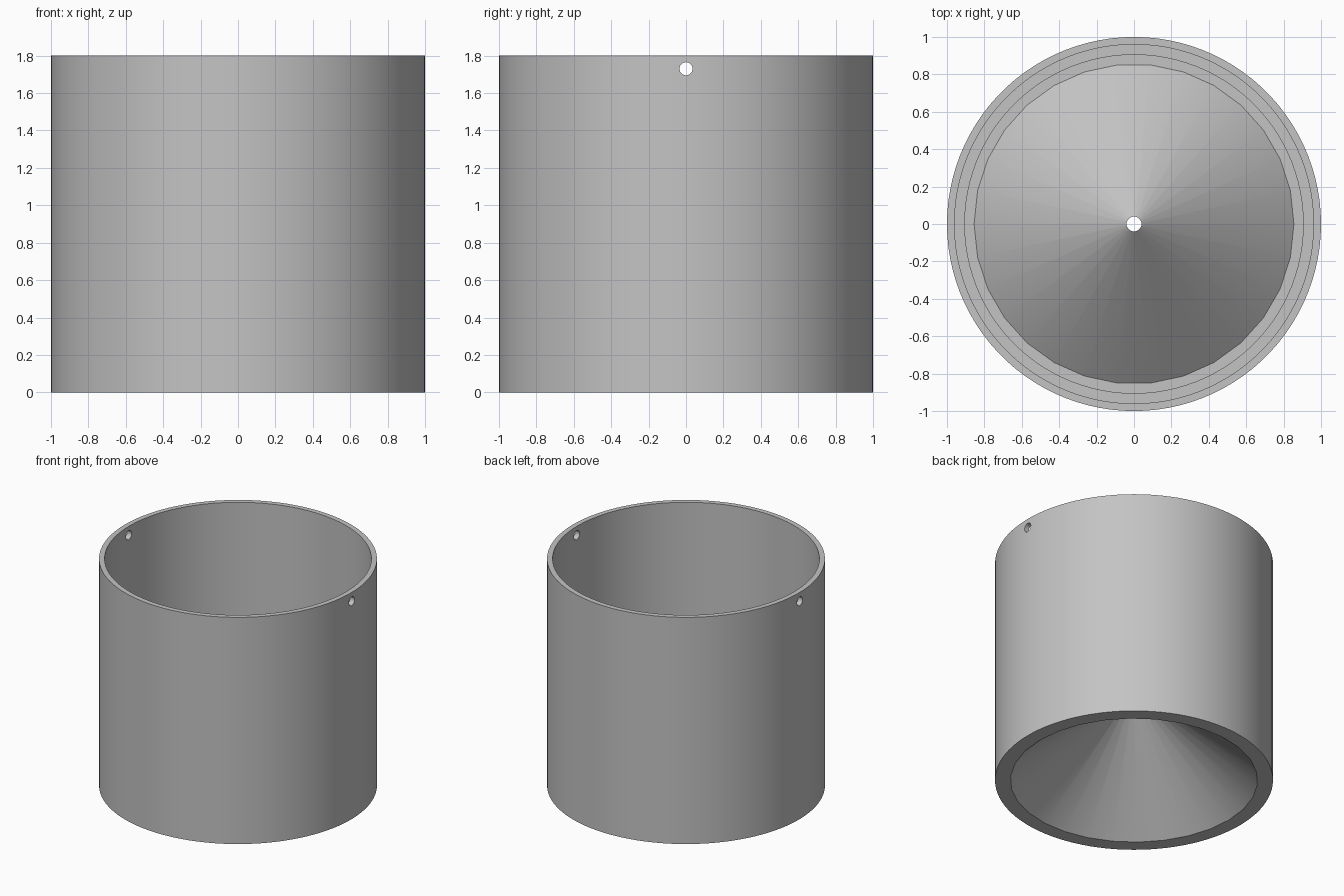
import bpy, bmesh, math

# Remove the default cube
cube = bpy.data.objects.get("Cube")
if cube:
    bpy.data.objects.remove(cube, do_unlink=True)

grey = bpy.data.materials.new("plain grey")
grey.use_nodes = True
grey.diffuse_color = (0.55, 0.55, 0.55, 1)
grey.node_tree.nodes["Principled BSDF"].inputs["Base Color"].default_value = grey.diffuse_color


def lathe(name, profile, sides):
    """Revolve a closed (radius, height) profile around z."""
    bm = bmesh.new()
    rings = []
    for i in range(sides):
        a = math.tau * i / sides
        rings.append([bm.verts.new((r * math.cos(a), r * math.sin(a), z)) for r, z in profile])
    for i, ring in enumerate(rings):
        after = rings[(i + 1) % sides]
        for j in range(len(profile)):
            k = (j + 1) % len(profile)
            bm.faces.new((ring[j], after[j], after[k], ring[k]))
    bmesh.ops.recalc_face_normals(bm, faces=bm.faces)
    mesh = bpy.data.meshes.new(name)
    bm.to_mesh(mesh)
    bm.free()
    mesh.materials.append(grey)
    obj = bpy.data.objects.new(name, mesh)
    bpy.context.collection.objects.link(obj)
    return obj


def smooth(obj):
    bpy.ops.object.select_all(action='DESELECT')
    obj.select_set(True)
    bpy.context.view_layer.objects.active = obj
    bpy.ops.object.shade_smooth_by_angle(angle=math.radians(30))


# Outer wall with a small ledge near the bottom
wall = lathe("outer_wall", [(1, 0), (1, 1.8), (0.96, 1.8), (0.96, 0.12),
                            (0.905, 0.12), (0.905, 0)], 100)

# Hollow conical floor, rising to a drain hole at its tip
floor = lathe("cone_floor", [(0.89, 0), (0.04, 0.71), (0.04, 0.77),
                             (0.855, 0.09), (0.93, 0.09), (0.93, 0)], 30)

# Two opposite round holes below the rim
bpy.ops.mesh.primitive_cylinder_add(vertices=30, radius=0.035, depth=2.4,
                                    location=(0, 0, 1.73), rotation=(0, math.pi / 2, 0))
cutter = bpy.context.object
cutter.name = "hole_cutter"
cutter.data.materials.append(grey)
holes = wall.modifiers.new("side_holes", 'BOOLEAN')
holes.operation = 'DIFFERENCE'
holes.solver = 'EXACT'
holes.object = cutter
bpy.context.view_layer.objects.active = wall
wall.select_set(True)
bpy.ops.object.modifier_apply(modifier=holes.name)
bpy.data.objects.remove(cutter, do_unlink=True)

for part in (wall, floor):
    smooth(part)
